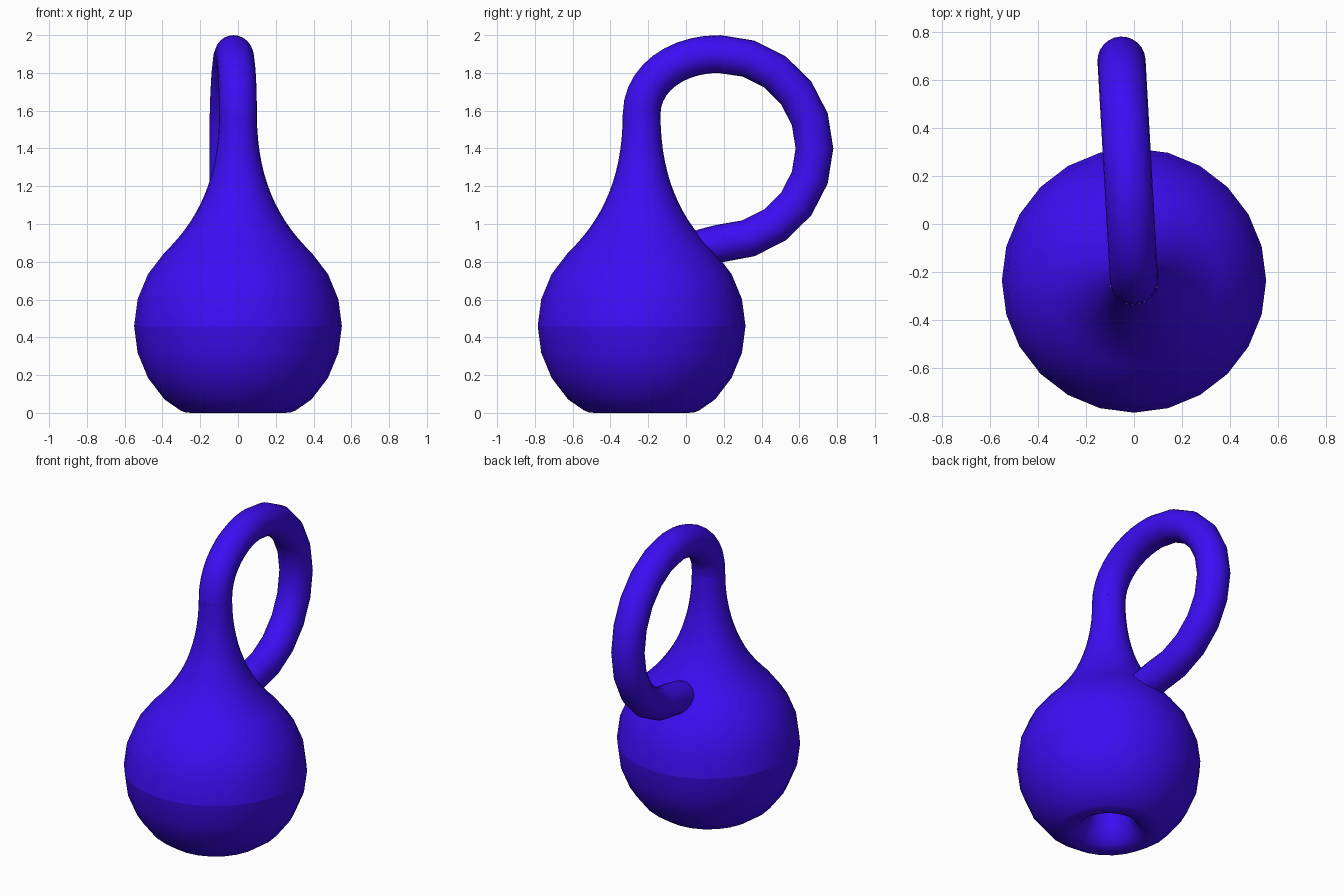
import bpy, bmesh
from math import sin, cos, pi, radians
from mathutils import Vector

if "Cube" in bpy.data.objects:
    bpy.data.objects.remove(bpy.data.objects["Cube"])

AXIS_Y = -0.235   # vertical axis of the bottle
BELLY_R, BELLY_Z, TUBE_R, SIDES = 0.55, 0.46, 0.1, 24

mat = bpy.data.materials.new("violet_blue")
mat.diffuse_color = (0.045, 0.004, 0.90, 1)
mat.use_nodes = True
mat.node_tree.nodes["Principled BSDF"].inputs["Base Color"].default_value = mat.diffuse_color


def skin(name, rings):
    """Join rings of points into a smooth open tube."""
    bm = bmesh.new()
    loops = [[bm.verts.new(p) for p in ring] for ring in rings]
    for a, b in zip(loops, loops[1:]):
        for i in range(SIDES):
            j = (i + 1) % SIDES
            bm.faces.new((a[i], a[j], b[j], b[i])).smooth = True
    mesh = bpy.data.meshes.new(name)
    bm.to_mesh(mesh)
    bm.free()
    mesh.materials.append(mat)
    ob = bpy.data.objects.new(name, mesh)
    bpy.context.collection.objects.link(ob)
    return ob


def lathe(name, profile):
    angles = [2 * pi * i / SIDES for i in range(SIDES)]
    return skin(name, [[(r * sin(-a), AXIS_Y - r * cos(a), z) for a in reversed(angles)]
                       for r, z in profile][::-1])


def bezier(p0, p1, p2, p3, n):
    pts = []
    for i in range(n + 1):
        t = i / n
        s = 1 - t
        pts.append(tuple(s**3 * a + 3 * s * s * t * b + 3 * s * t * t * c + t**3 * d
                         for a, b, c, d in zip(p0, p1, p2, p3)))
    return pts


def sweep(name, path):
    """Round tube along a (y, z) path in the slightly turned handle plane."""
    pts = [Vector((-0.052 * (y - AXIS_Y) / 0.915, y, z)) for y, z in path]
    side = Vector((1, 0.057, 0)).normalized()
    rings = []
    for i, p in enumerate(pts):
        tan = (pts[min(i + 1, len(pts) - 1)] - pts[max(i - 1, 0)]).normalized()
        if i in (0, len(pts) - 1):
            tan = Vector((0, 0, 1 if i == 0 else -1))
        up = side.cross(tan).normalized()
        rings.append([p + TUBE_R * (side * cos(2 * pi * k / SIDES) + up * sin(2 * pi * k / SIDES))
                      for k in range(SIDES)])
    return skin(name, rings)


def belly(deg):
    return (BELLY_R * cos(radians(deg)), BELLY_Z + BELLY_R * sin(radians(deg)))


# Upper body: round belly flowing into the neck
neck = bezier(belly(45), (0.2, 1.03), (0.1, 1.26), (TUBE_R, 1.58), 14)
lathe("upper_body", [belly(a) for a in (0, 15, 30)] + neck)

# Lower body: belly, rounded foot and the trumpet mouth rising inside
mouth = bezier((0.25, 0.0), (0.14, 0.0), (TUBE_R, 0.16), (TUBE_R, 0.42), 10)
lathe("lower_body", [belly(a) for a in (0, -15, -30, -45)]
      + [(0.305, 0.013), (0.28, 0.003)] + mouth)

# Handle tube: neck, over the loop, through the wall and down to the mouth
rise = bezier((AXIS_Y, 1.58), (AXIS_Y, 1.77), (-0.05, 1.9), (0.175, 1.9), 10)
loop = [(0.175 + 0.505 * cos(radians(a)), 1.4 + 0.5 * sin(radians(a)))
        for a in range(72, -73, -18)]
drop = bezier((0.18, 0.897), (-0.08, 0.84), (AXIS_Y, 0.72), (AXIS_Y, 0.42), 10)
sweep("handle_tube", rise + loop + drop)
